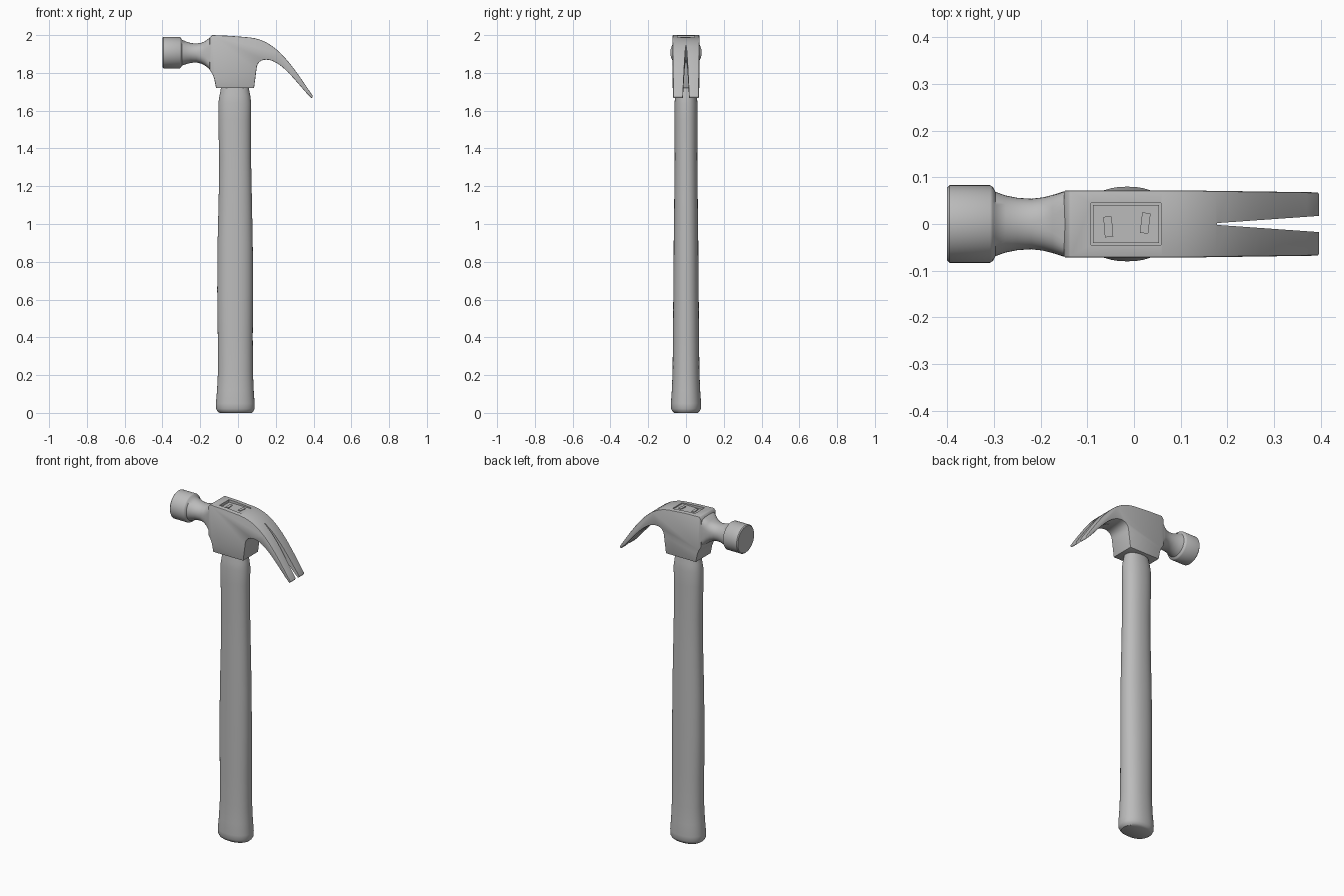
import bpy, bmesh, math
from mathutils import Vector
from mathutils.geometry import interpolate_bezier

if "Cube" in bpy.data.objects:
    bpy.data.objects.remove(bpy.data.objects["Cube"])

grey = bpy.data.materials.new("plain_grey")
grey.diffuse_color = (0.5, 0.5, 0.5, 1)
grey.use_nodes = True
grey.node_tree.nodes["Principled BSDF"].inputs["Base Color"].default_value = grey.diffuse_color


def finish(bm, name, mat=grey):
    bmesh.ops.recalc_face_normals(bm, faces=bm.faces)
    me = bpy.data.meshes.new(name)
    bm.to_mesh(me)
    bm.free()
    if mat:
        me.materials.append(mat)
    ob = bpy.data.objects.new(name, me)
    bpy.context.collection.objects.link(ob)
    return ob


def smooth(ob, angle=35):
    bpy.ops.object.select_all(action='DESELECT')
    ob.select_set(True)
    bpy.context.view_layer.objects.active = ob
    bpy.ops.object.shade_smooth_by_angle(angle=math.radians(angle))


def loft(name, sections, place, n=40):
    """Skin rings given as (position, low, high, half width, roundness)."""
    bm = bmesh.new()
    rings = []
    for pos, lo, hi, half, e in sections:
        ring = []
        for i in range(n):
            a = 2 * math.pi * i / n
            c, s = math.cos(a), math.sin(a)
            u = (lo + hi) / 2 + (hi - lo) / 2 * math.copysign(abs(c) ** (2 / e), c)
            v = half * math.copysign(abs(s) ** (2 / e), s)
            ring.append(bm.verts.new(place(pos, u, v)))
        rings.append(ring)
    for a, b in zip(rings, rings[1:]):
        for i in range(n):
            j = (i + 1) % n
            bm.faces.new((a[i], a[j], b[j], b[i]))
    bm.faces.new(rings[0])
    bm.faces.new(rings[-1])
    return finish(bm, name)


def prism(name, outline, offset, place, mat=grey):
    """Extrude a closed outline from -offset to +offset."""
    bm = bmesh.new()
    a = [bm.verts.new(place(p, -offset)) for p in outline]
    b = [bm.verts.new(place(p, offset)) for p in outline]
    bm.faces.new(a)
    bm.faces.new(b)
    for i in range(len(a)):
        j = (i + 1) % len(a)
        bm.faces.new((a[i], a[j], b[j], b[i]))
    return finish(bm, name, mat)


def box(name, x0, x1, y0, y1, z0, z1, mat=grey):
    return prism(name, [(x0, y0), (x1, y0), (x1, y1), (x0, y1)], 1,
                 lambda p, s: (p[0], p[1], z1 if s > 0 else z0), mat)


def curve(*pts, n=14):
    return [tuple(p)[:2] for p in interpolate_bezier(*[Vector((x, z, 0)) for x, z in pts], n)]


# Wooden handle: oval rings up the z axis
handle = loft("handle", [
    (0.0, -0.098, 0.072, 0.062, 2.2), (0.008, -0.109, 0.081, 0.072, 2.2),
    (0.022, -0.116, 0.088, 0.079, 2.2), (0.05, -0.117, 0.088, 0.08, 2.2),
    (0.12, -0.111, 0.083, 0.075, 2.2), (0.22, -0.106, 0.079, 0.071, 2.2),
    (0.4, -0.107, 0.078, 0.069, 2.2), (0.65, -0.11, 0.079, 0.067, 2.2),
    (0.9, -0.108, 0.078, 0.065, 2.2), (1.15, -0.102, 0.073, 0.062, 2.2),
    (1.35, -0.1, 0.069, 0.06, 2.2), (1.55, -0.104, 0.069, 0.061, 2.2),
    (1.64, -0.104, 0.07, 0.061, 2.2), (1.68, -0.098, 0.065, 0.057, 2.2),
    (1.72, -0.09, 0.057, 0.05, 2.2), (1.76, -0.085, 0.052, 0.045, 2.2)],
    lambda z, u, v: (u, v, z))
smooth(handle, 40)

# Striking face and neck: rings along x, flaring into the head
face = loft("striking_face_and_neck", [
    (-0.4, 1.829, 1.985, 0.078, 2), (-0.395, 1.824, 1.99, 0.083, 2),
    (-0.308, 1.824, 1.99, 0.083, 2), (-0.302, 1.828, 1.986, 0.079, 2),
    (-0.297, 1.838, 1.976, 0.069, 2), (-0.275, 1.846, 1.966, 0.061, 2),
    (-0.25, 1.853, 1.958, 0.056, 2), (-0.22, 1.855, 1.955, 0.054, 2.1),
    (-0.195, 1.849, 1.959, 0.057, 2.4), (-0.175, 1.839, 1.967, 0.062, 3),
    (-0.15, 1.82, 1.986, 0.07, 5), (-0.135, 1.80, 1.99, 0.069, 5)],
    lambda x, u, v: (x, v, u))
smooth(face, 40)

# Head block and curved claw: one side profile, narrowing slightly to the tips
outline = [(-0.116, 1.72), (-0.126, 1.77), (-0.136, 1.795), (-0.15, 1.817),
           (-0.15, 1.984), (-0.138, 2.0), (-0.04, 1.996)]
outline += curve((0.06, 1.988), (0.2, 1.975), (0.28, 1.85), (0.397, 1.676))
outline += curve((0.39, 1.665), (0.325, 1.725), (0.235, 1.87), (0.15, 1.87))
outline += curve((0.15, 1.87), (0.12, 1.87), (0.1, 1.855), (0.098, 1.82), n=7)[1:]
outline += [(0.085, 1.72)]
head = prism("head_and_claw", outline, 0.072,
             lambda p, s: (p[0], s * (1 - 0.2 * max(0, p[0] - 0.1)), p[1]))
bevel = head.modifiers.new("soft_edges", 'BEVEL')
bevel.width = 0.004
bevel.segments = 2
bevel.limit_method = 'ANGLE'
bevel.angle_limit = math.radians(50)

# Cutters: tapered nail slot and handle eye
slot = prism("slot_cutter", [(0.178, 0.002), (0.178, -0.002), (0.42, -0.019), (0.42, 0.019)],
             1, lambda p, s: (p[0], p[1], 1.8 + 0.25 * s), None)
eye = box("eye_cutter", -0.092, 0.058, -0.045, 0.045, 1.93, 2.1, None)
for cutter in (slot, eye):
    cutter.hide_render = True
    mod = head.modifiers.new(cutter.name, 'BOOLEAN')
    mod.operation = 'DIFFERENCE'
    mod.solver = 'EXACT'
    mod.object = cutter
bpy.ops.object.select_all(action='DESELECT')
head.select_set(True)
bpy.context.view_layer.objects.active = head
for mod in list(head.modifiers):
    bpy.ops.object.modifier_apply(modifier=mod.name)
for cutter in (slot, eye):
    bpy.data.objects.remove(cutter)
smooth(head, 35)

# Handle end showing in the eye, with two tilted wedges
box("handle_end", -0.088, 0.054, -0.041, 0.041, 1.92, 1.985)
for i, (x, y, tilt) in enumerate([(-0.055, -0.006, 0.08), (0.024, 0.002, -0.12)]):
    wedge = box(f"wedge_{i + 1}", -0.009, 0.009, -0.022, 0.022, 1.97, 1.989)
    wedge.location = (x, y, 0)
    wedge.rotation_euler.z = tilt
